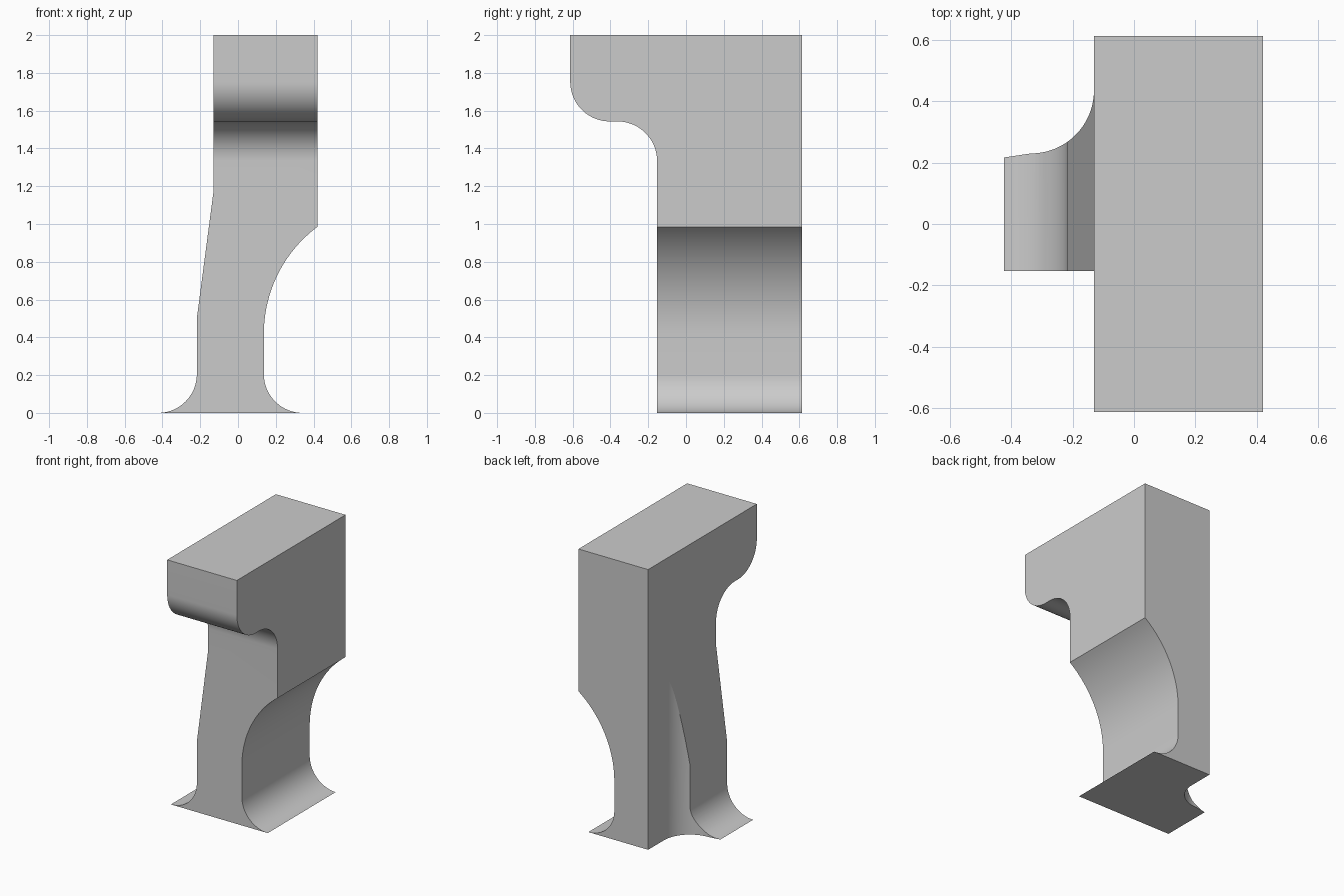
import bpy, bmesh
from math import sin, cos, radians
from mathutils import Vector

cube = bpy.data.objects.get("Cube")
if cube:
    bpy.data.objects.remove(cube, do_unlink=True)

grey = bpy.data.materials.new("plain grey")
grey.use_nodes = True
grey.diffuse_color = (0.6, 0.6, 0.6, 1)
grey.node_tree.nodes["Principled BSDF"].inputs["Base Color"].default_value = (0.6, 0.6, 0.6, 1)


def arc(cx, cy, r, start, end, n=24):
    angles = [radians(start + (end - start) * i / n) for i in range(n + 1)]
    return [(cx + r * cos(a), cy + r * sin(a)) for a in angles]


def prism(name, outline, place, low, high):
    """Extrude a 2D outline from low to high; place maps (u, v, depth) to xyz."""
    bm = bmesh.new()
    face = bm.faces.new([bm.verts.new(place(u, v, low)) for u, v in outline])
    ext = bmesh.ops.extrude_face_region(bm, geom=[face])
    moved = [g for g in ext["geom"] if isinstance(g, bmesh.types.BMVert)]
    shift = Vector(place(0, 0, high)) - Vector(place(0, 0, low))
    bmesh.ops.translate(bm, verts=moved, vec=shift)
    bmesh.ops.recalc_face_normals(bm, faces=bm.faces)
    mesh = bpy.data.meshes.new(name)
    bm.to_mesh(mesh)
    bm.free()
    mesh.materials.append(grey)
    obj = bpy.data.objects.new(name, mesh)
    bpy.context.collection.objects.link(obj)
    return obj


# Front outline: flared foot, tapering neck, swept underside
front = (arc(-0.423, 0.205, 0.205, -90, 0)
         + [(-0.218, 0.5), (-0.13, 1.17), (-0.13, 2), (0.42, 2)]
         + arc(0.842, 0.42, 0.705, 126.8, 180)
         + arc(0.342, 0.205, 0.205, 180, 270))
bracket = prism("bracket", front, lambda u, v, d: (u, d, v), -0.8, 0.8)

# Side outline: overhanging nose with an S-shaped underside
side = ([(0.613, 2.2), (-0.613, 2.2)]
        + arc(-0.403, 1.753, 0.21, 180, 270)
        + arc(-0.363, 1.333, 0.21, 90, 0)
        + [(-0.153, -0.2), (0.613, -0.2)])
side_cutter = prism("side_cutter", side, lambda u, v, d: (d, u, v), -0.8, 0.8)

# Plan outline: narrow side foot blending into the full-depth back
plan = ([(-0.6, -0.9), (0.6, -0.9), (0.6, 0.9), (-0.1305, 0.9)]
        + arc(-0.3355, 0.435, 0.205, 0, -90)
        + [(-0.6, 0.19)])
plan_cutter = prism("plan_cutter", plan, lambda u, v, d: (u, v, d), -0.3, 2.3)

# Keep what all three outlines share
for cutter in (side_cutter, plan_cutter):
    mod = bracket.modifiers.new(cutter.name, "BOOLEAN")
    mod.operation = "INTERSECT"
    mod.solver = "EXACT"
    mod.object = cutter
bpy.ops.object.select_all(action="DESELECT")
bpy.context.view_layer.objects.active = bracket
bracket.select_set(True)
for mod in list(bracket.modifiers):
    bpy.ops.object.modifier_apply(modifier=mod.name)
for cutter in (side_cutter, plan_cutter):
    bpy.data.objects.remove(cutter, do_unlink=True)
bpy.ops.object.shade_smooth_by_angle(angle=radians(6.5))
